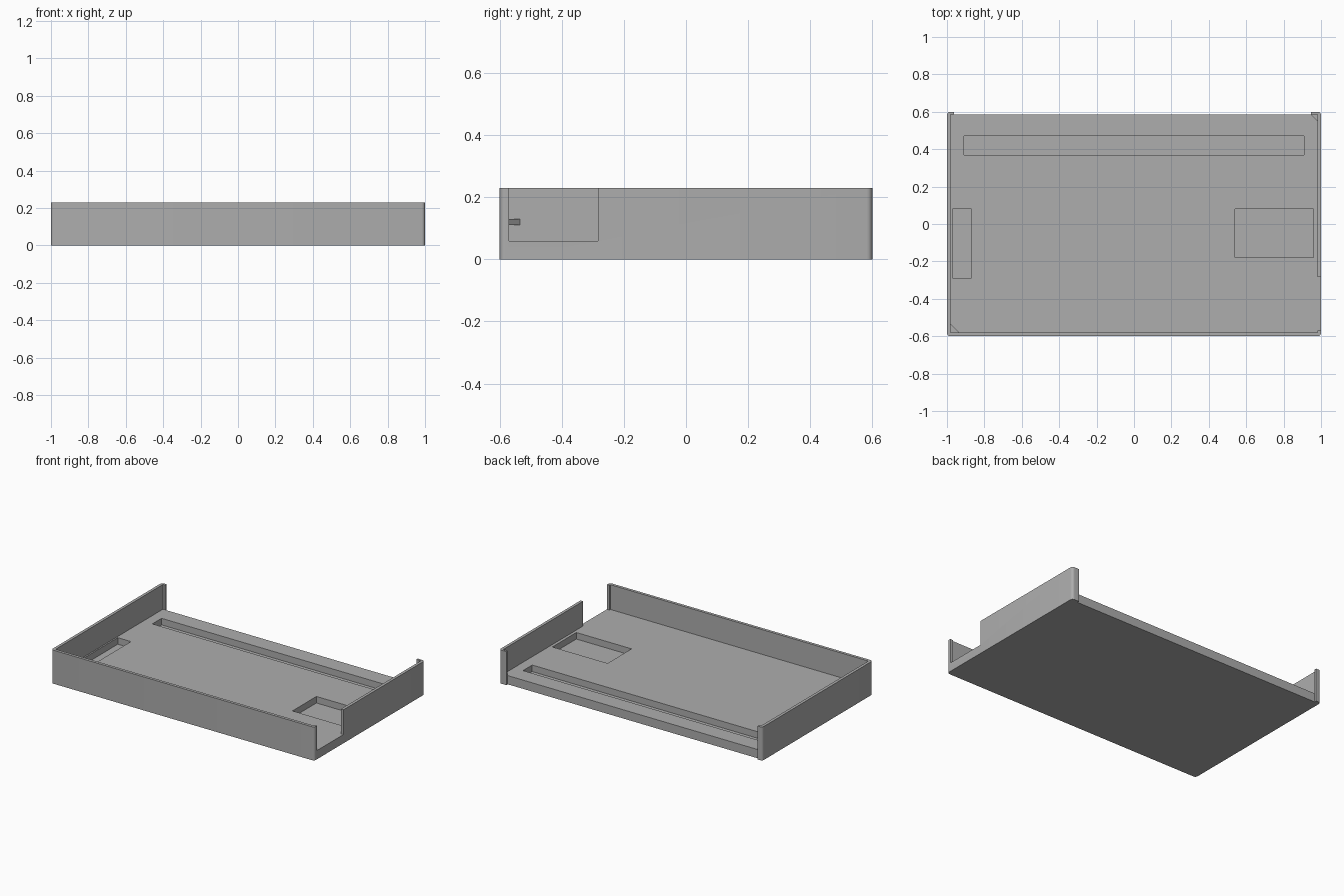
import bpy, bmesh

if "Cube" in bpy.data.objects:
    bpy.data.objects.remove(bpy.data.objects["Cube"])

H, FLOOR, POCKET = 0.23, 0.06, 0.015

grey = bpy.data.materials.new("mid grey")
grey.diffuse_color = (0.42, 0.42, 0.42, 1)
grey.use_nodes = True
grey.node_tree.nodes["Principled BSDF"].inputs["Base Color"].default_value = grey.diffuse_color


def finish(name, bm):
    bmesh.ops.recalc_face_normals(bm, faces=bm.faces[:])
    mesh = bpy.data.meshes.new(name)
    bm.to_mesh(mesh)
    bm.free()
    mesh.materials.append(grey)
    obj = bpy.data.objects.new(name, mesh)
    bpy.context.collection.objects.link(obj)
    return obj


def prism(name, points, z0, z1):
    """Extrude a flat outline from z0 to z1."""
    bm = bmesh.new()
    face = bm.faces.new([bm.verts.new((x, y, z0)) for x, y in points])
    top = bmesh.ops.extrude_face_region(bm, geom=[face])["geom"]
    verts = [v for v in top if isinstance(v, bmesh.types.BMVert)]
    bmesh.ops.translate(bm, verts=verts, vec=(0, 0, z1 - z0))
    return finish(name, bm)


def box(name, x0, x1, y0, y1, z0, z1):
    return prism(name, [(x0, y0), (x1, y0), (x1, y1), (x0, y1)], z0, z1)


# Tray block with rounded upright corners
tray = box("tray", -1, 1, -0.6, 0.6, 0, H)
bm = bmesh.new()
bm.from_mesh(tray.data)
upright = [e for e in bm.edges if abs(e.verts[0].co.z - e.verts[1].co.z) > 0.1]
bmesh.ops.bevel(bm, geom=upright, offset=0.018, segments=5, profile=0.5,
                affect='EDGES')
bm.to_mesh(tray.data)
bm.free()

# Openings cut from the block: x range, y range, z range
cuts = {
    "back_opening": (-0.963, 0.946, 0.5, 0.7, FLOOR, 0.4),
    "back_recess": (-0.963, 0.946, 0.585, 0.8, -0.1, 0.5),
    "interior": (-0.98, 0.98, -0.58, 0.585, FLOOR, 0.4),
    "side_notch": (0.9, 1.1, -0.57, -0.283, FLOOR, 0.4),
    "back_groove": (-0.91, 0.91, 0.37, 0.47, POCKET, 0.3),
    "left_pocket": (-0.97, -0.87, -0.29, 0.08, POCKET, 0.3),
    "right_pocket": (0.54, 0.96, -0.18, 0.08, POCKET, 0.3),
}
bpy.context.view_layer.objects.active = tray
tray.select_set(True)
for name, size in cuts.items():
    cutter = box(name + "_cutter", *size)
    cutter.hide_render = True
    mod = tray.modifiers.new(name, 'BOOLEAN')
    mod.operation = 'DIFFERENCE'
    mod.solver = 'EXACT'
    mod.object = cutter
    bpy.ops.object.modifier_apply(modifier=mod.name)
    bpy.data.objects.remove(cutter)
bpy.ops.object.shade_smooth_by_angle(angle=0.52)

# Small triangular retaining tabs in two opposite corners
prism("front_left_tab", [(-0.985, -0.585), (-0.93, -0.585), (-0.985, -0.53)],
      0.11, 0.13)
prism("back_right_tab", [(0.985, 0.59), (0.946, 0.585), (0.985, 0.546)],
      0.11, 0.13)
